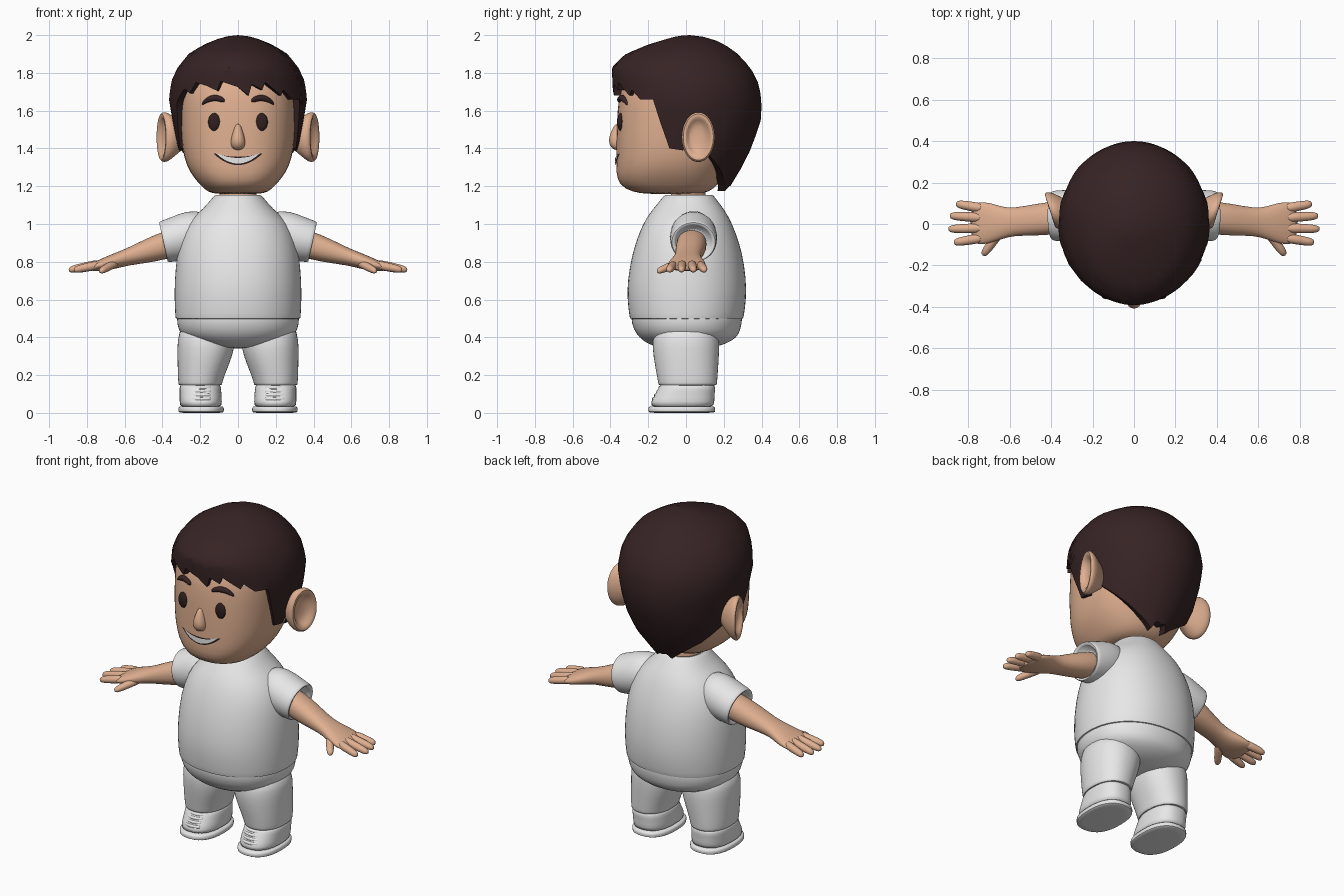
import bpy, bmesh, math
from mathutils import Vector
from mathutils.bvhtree import BVHTree

if "Cube" in bpy.data.objects:
    bpy.data.objects.remove(bpy.data.objects["Cube"], do_unlink=True)

X, Y, Z = Vector((1, 0, 0)), Vector((0, 1, 0)), Vector((0, 0, 1))


def material(name, rgb):
    m = bpy.data.materials.new(name)
    m.use_nodes = True
    m.diffuse_color = (*rgb, 1)
    m.node_tree.nodes["Principled BSDF"].inputs["Base Color"].default_value = (*rgb, 1)
    return m


SKIN = material("skin", (0.74, 0.43, 0.28))
HAIR = material("dark_brown_hair", (0.038, 0.017, 0.018))
CLOTH = material("white_cloth", (0.8, 0.8, 0.8))
EYE = material("eye_brown", (0.03, 0.014, 0.014))
TEETH = material("teeth", (0.85, 0.85, 0.83))


def finish(bm, name, mat, mirror=False, level=1, angle=60):
    bmesh.ops.recalc_face_normals(bm, faces=bm.faces)
    me = bpy.data.meshes.new(name)
    bm.to_mesh(me)
    bm.free()
    me.materials.append(mat)
    ob = bpy.data.objects.new(name, me)
    bpy.context.collection.objects.link(ob)
    bpy.ops.object.select_all(action="DESELECT")
    ob.select_set(True)
    bpy.context.view_layer.objects.active = ob
    bpy.ops.object.shade_smooth_by_angle(angle=math.radians(angle))
    if mirror:
        ob.modifiers.new("mirror", "MIRROR").use_mirror_merge = False
    if level:
        sub = ob.modifiers.new("subdivision", "SUBSURF")
        sub.levels = sub.render_levels = level
    return ob


def loft(name, mat, sections, side=Y, up=Z, power=2, segs=32, mirror=False, level=1):
    """Skin superellipse rings (centre, side radius, up radius) into a capped solid."""
    bm = bmesh.new()
    rings = []
    for centre, ra, rb in sections:
        ring = []
        for i in range(segs):
            t = math.tau * i / segs
            c, s = math.cos(t), math.sin(t)
            a = math.copysign(abs(c) ** (2 / power), c) * ra
            b = math.copysign(abs(s) ** (2 / power), s) * rb
            ring.append(bm.verts.new(Vector(centre) + side * a + up * b))
        rings.append(ring)
    for r, q in zip(rings, rings[1:]):
        for i in range(segs):
            j = (i + 1) % segs
            bm.faces.new((r[i], r[j], q[j], q[i]))
    bm.faces.new(rings[0])
    bm.faces.new(rings[-1])
    return finish(bm, name, mat, mirror, level)


def stack(name, mat, rows, **kw):
    """Vertical loft from rows of (z, front y, back y, half width, centre x)."""
    secs = [((r[4] if len(r) > 4 else 0, (r[1] + r[2]) / 2, r[0]), r[3], (r[2] - r[1]) / 2)
            for r in rows]
    return loft(name, mat, secs, side=X, up=Y, **kw)


def lerp(table, v):
    """Interpolate the rows of a table sorted by its first column."""
    for p, q in zip(table, table[1:]):
        if v <= q[0]:
            f = max(0, (v - p[0]) / (q[0] - p[0]))
            return [a + (b - a) * f for a, b in zip(p[1:], q[1:])]
    return table[-1][1:]


# Head and neck
head = stack("head", SKIN, [
    (1.158, -.20, .06, .11), (1.168, -.285, .12, .16), (1.205, -.355, .17, .20),
    (1.27, -.372, .20, .255), (1.35, -.37, .24, .288), (1.45, -.37, .28, .302),
    (1.55, -.367, .30, .307), (1.65, -.36, .31, .31), (1.75, -.34, .30, .30),
    (1.85, -.26, .26, .24), (1.92, -.12, .15, .12)], power=2.4)
stack("neck", SKIN, [(1.05, -.08, .105, .1), (1.14, -.08, .105, .1), (1.25, -.08, .105, .1)])

bpy.context.view_layer.update()
tree = BVHTree.FromObject(head, bpy.context.evaluated_depsgraph_get())


def on_face(x, z, lift=0.0):
    hit = tree.ray_cast(Vector((x, -2, z)), Y)[0]
    return Vector((x, hit.y - lift, z))


# Nose
stack("nose", SKIN, [(1.39, -.375, -.33, .015), (1.405, -.398, -.33, .036),
                     (1.44, -.414, -.33, .041), (1.49, -.397, -.33, .026),
                     (1.535, -.375, -.33, .012)], segs=20)

# Ears: tilted cups with a hollow
out = Vector((.3, .95, 0))
loft("ears", SKIN, [((x, .065, 1.46), a, b) for x, a, b in [
    (.27, .03, .05), (.32, .06, .085), (.36, .088, .122), (.39, .096, .137), (.41, .086, .125),
    (.405, .066, .1), (.38, .054, .082), (.37, .02, .04)]], side=out, mirror=True)

# Eyes
bm = bmesh.new()
bmesh.ops.create_uvsphere(bm, u_segments=24, v_segments=16, radius=1)
bmesh.ops.scale(bm, vec=(.033, .016, .047), verts=bm.verts)
bmesh.ops.translate(bm, vec=on_face(.125, 1.54), verts=bm.verts)
finish(bm, "eyes", EYE, mirror=True, level=0)

# Eyebrows
loft("eyebrows", HAIR, [(on_face(x, z, .004), r, r) for x, z, r in [
    (.07, 1.653, .007), (.08, 1.657, .015), (.11, 1.668, .017), (.145, 1.667, .017),
    (.178, 1.648, .013), (.192, 1.633, .005)]], segs=12, mirror=True)


# Mouth: curved strips that follow the face
def smile(name, mat, half, top, bottom, lift):
    bm = bmesh.new()
    n, rows = 24, []
    for i in range(n + 1):
        f = 2 * i / n - 1
        rise = 1.375 * f * f
        hi, lo = rise + top * (1 - f * f), rise + bottom * (1 - f * f) - .004
        rows.append([bm.verts.new(on_face(f * half, z, lift)) for z in (hi, (hi + lo) / 2, lo)])
    for p, q in zip(rows, rows[1:]):
        for k in range(2):
            bm.faces.new((p[k], q[k], q[k + 1], p[k + 1]))
    finish(bm, name, mat, level=0)


smile("mouth", EYE, .128, 1.356, 1.316, .003)
smile("teeth", TEETH, .112, 1.35, 1.324, .006)

# Hair: a cap whose lower edge varies with the angle round the head
SHAPE = [(1.16, .13, .2, .21), (1.3, .272, .3, .295), (1.4, .318, .34, .345),
         (1.54, .345, .375, .395), (1.66, .366, .385, .402), (1.76, .352, .39, .378),
         (1.83, .318, .392, .34), (1.9, .262, .32, .275), (1.95, .182, .2, .205),
         (1.98, .105, .1, .14), (1.993, .06, .055, .085), (2.0, 0, 0, 0)]
EDGE = [(-180, 1.2), (-170, 1.21), (-160, 1.17), (-140, 1.24), (-117, 1.34), (-100, 1.42),
        (-92, 1.46), (-87, 1.39), (-75, 1.4), (-63, 1.64), (-52, 1.72), (-45, 1.69),
        (-39, 1.75), (-27, 1.73), (-18, 1.705), (-15, 1.755), (0, 1.725), (9, 1.68),
        (12, 1.74), (21, 1.71), (24, 1.75), (39, 1.68), (42, 1.71), (51, 1.66), (63, 1.66),
        (75, 1.4), (87, 1.39), (92, 1.46), (100, 1.42), (117, 1.34), (140, 1.24),
        (160, 1.17), (170, 1.21), (180, 1.2)]
bm = bmesh.new()
top = bm.verts.new((0, .02, 2.0))
columns = []
ROWS = 14
for deg in range(-180, 180, 3):
    a, edge = math.radians(deg), lerp(EDGE, deg)[0]
    column = [top]
    for k in range(1, ROWS + 2):
        z = 2 - (2 - edge) * min(1, k / ROWS) ** 1.7
        rx, front, back = lerp(SHAPE, z)
        ry = front if math.cos(a) > 0 else back
        shrink = 1 if k <= ROWS else .82
        column.append(bm.verts.new((rx * math.sin(a) * shrink, -ry * math.cos(a) * shrink, z)))
    columns.append(column)
for p, q in zip(columns, columns[1:] + columns[:1]):
    bm.faces.new((top, p[1], q[1]))
    for k in range(1, ROWS + 1):
        bm.faces.new((p[k], p[k + 1], q[k + 1], q[k]))
finish(bm, "hair", HAIR, level=0, angle=40)

# Shirt, with a hem just proud of the trousers
stack("shirt", CLOTH, [
    (1.10, -.08, .1, .09), (1.15, -.095, .12, .1), (1.158, -.11, .14, .118),
    (1.14, -.125, .155, .135), (1.08, -.175, .2, .185), (1.03, -.212, .232, .245),
    (.96, -.247, .262, .293), (.85, -.285, .3, .325), (.7, -.312, .321, .337),
    (.6, -.312, .32, .338), (.52, -.302, .309, .334), (.497, -.298, .304, .332),
    (.495, -.29, .295, .325)], power=2.15)
stack("trouser_seat", CLOTH, [
    (.6, -.29, .3, .32), (.5, -.295, .301, .328), (.44, -.278, .29, .318),
    (.4, -.25, .272, .29), (.365, -.205, .215, .215), (.34, -.13, .13, .12)], power=2.15)

# Sleeves with an open cuff
slant = Vector((.22, 0, 1)).normalized()
loft("sleeves", CLOTH, [((x, .04, z), a, b) for x, z, a, b in [
    (.14, .975, .10, .10), (.25, .945, .125, .128), (.33, .92, .125, .118),
    (.385, .907, .122, .112), (.397, .904, .117, .108), (.395, .904, .098, .092),
    (.35, .91, .085, .08)]], up=slant, mirror=True)

# Arms and palms
loft("arms", SKIN, [((x, y, z), a, b) for x, y, z, a, b in [
    (.28, .035, .915, .075, .075), (.38, .03, .89, .08, .077), (.48, .02, .86, .077, .066),
    (.58, .01, .828, .066, .047), (.64, .005, .808, .078, .043), (.70, .005, .79, .1, .037),
    (.75, .003, .777, .103, .027), (.79, .003, .768, .092, .015)]], power=2.2, mirror=True)

# Fingers
for name, root, tip in [("little_fingers", (.73, .075, .785), (.86, .098, .757)),
                        ("ring_fingers", (.73, .03, .79), (.89, .04, .757)),
                        ("middle_fingers", (.73, -.02, .79), (.897, -.024, .757)),
                        ("index_fingers", (.73, -.066, .785), (.87, -.09, .757)),
                        ("thumbs", (.635, -.02, .80), (.73, -.152, .75))]:
    p, q = Vector(root), Vector(tip)
    across = (q - p).cross(Z).normalized()
    loft(name, SKIN, [(p.lerp(q, f), r, r) for f, r in [
        (0, .026), (.4, .024), (.75, .022), (.93, .018), (1, .008)]],
        side=across, segs=12, mirror=True)

# Trouser legs
stack("trouser_legs", CLOTH, [
    (.48, -.16, .16, .14, .165), (.38, -.18, .178, .155, .167), (.3, -.174, .175, .146, .175),
    (.2, -.155, .168, .124, .195), (.155, -.147, .165, .116, .2), (.146, -.145, .163, .114, .2),
    (.144, -.12, .14, .09, .2)], power=2.2, mirror=True)

# Shoes
UPPER = [(.02, -.192, .15, .112, .197), (.06, -.186, .15, .112, .197),
         (.1, -.162, .152, .111, .198), (.135, -.142, .156, .11, .2), (.16, -.135, .15, .105, .2)]
stack("shoes", CLOTH, UPPER, power=2.4, mirror=True)
stack("soles", CLOTH, [(0, -.19, .145, .112, .195), (.002, -.2, .156, .121, .195),
                       (.03, -.2, .156, .121, .195), (.037, -.194, .15, .115, .195)],
      power=2.4, mirror=True)

# Laces across the front of each shoe
for i in range(4):
    z = .073 + .02 * i
    y = lerp(UPPER, z)[0] + .002
    loft(f"lace_{i + 1}", CLOTH, [((x, y + bend, z), r, r) for x, r, bend in [
        (.142, .006, .02), (.146, .01, .015), (.195, .011, 0), (.244, .01, .015),
        (.248, .006, .02)]], segs=10, mirror=True)
